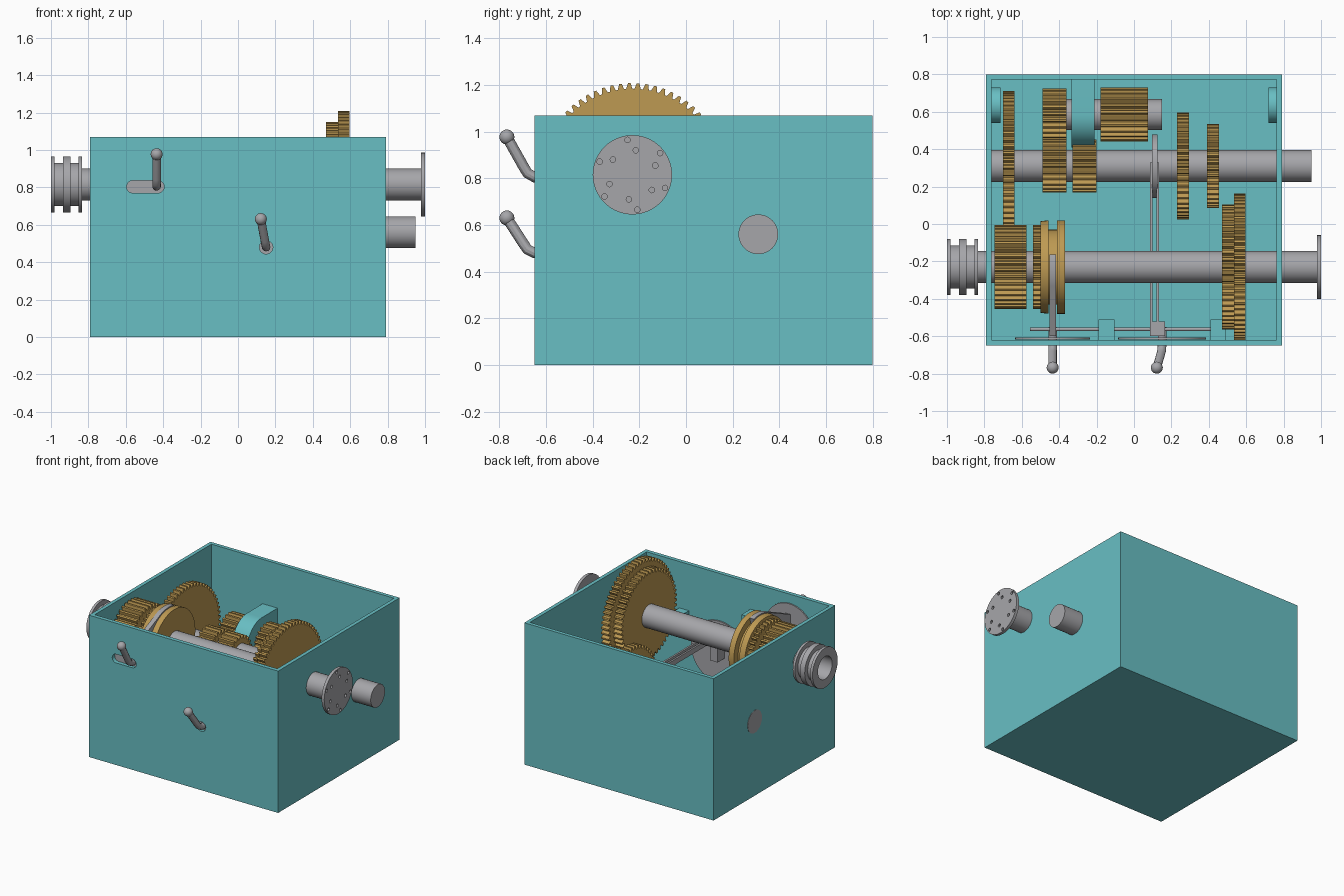
import bpy, bmesh
from math import cos, sin, pi, radians
from mathutils import Vector

if "Cube" in bpy.data.objects:
    bpy.data.objects.remove(bpy.data.objects["Cube"])


def material(name, rgb):
    m = bpy.data.materials.new(name)
    m.use_nodes = True
    m.diffuse_color = (*rgb, 1)
    m.node_tree.nodes["Principled BSDF"].inputs["Base Color"].default_value = (*rgb, 1)
    return m


TEAL = material("teal housing", (0.14, 0.52, 0.55))
STEEL = material("grey steel", (0.38, 0.38, 0.40))
BRASS = material("brass", (0.51, 0.32, 0.085))
parts = []


def finish(name, bm, mat):
    bmesh.ops.recalc_face_normals(bm, faces=bm.faces)
    me = bpy.data.meshes.new(name)
    bm.to_mesh(me)
    bm.free()
    me.materials.append(mat)
    ob = bpy.data.objects.new(name, me)
    bpy.context.collection.objects.link(ob)
    parts.append(ob)
    return ob


def arc(c, r, a0, a1, n=24):
    return [(c[0] + r * cos(radians(a0 + (a1 - a0) * i / n)),
             c[1] + r * sin(radians(a0 + (a1 - a0) * i / n))) for i in range(n + 1)]


def circle(c, r, n=48):
    return arc(c, r, 0, 360, n)[:-1]


def prism(name, pts, a, b, mat, axis="x"):
    """Extrude an outline along x (outline in y, z) or along y (outline in x, z)."""
    bm = bmesh.new()
    rings = [[bm.verts.new((h, u, v) if axis == "x" else (u, h, v)) for u, v in pts]
             for h in (a, b)]
    for ring in rings:
        bm.faces.new(ring)
    for i in range(len(pts)):
        j = (i + 1) % len(pts)
        bm.faces.new((rings[0][i], rings[0][j], rings[1][j], rings[1][i]))
    return finish(name, bm, mat)


def box(name, x, y, z, mat):
    return prism(name, [(y[0], z[0]), (y[1], z[0]), (y[1], z[1]), (y[0], z[1])], *x, mat)


def gear(name, c, r, a, b):
    teeth = round(2 * pi * r / 0.038)
    depth = 0.024
    pts = []
    for i in range(teeth):
        for f, rr in ((0, r - depth), (0.25, r - depth), (0.45, r), (0.75, r)):
            t = 2 * pi * (i + f) / teeth
            pts.append((c[0] + rr * cos(t), c[1] + rr * sin(t)))
    return prism(name, pts, a, b, BRASS)


def lathe(name, profile, c, mat, n=48):
    """Spin a closed (x, radius) profile about an axis along x."""
    bm = bmesh.new()
    rings = [[bm.verts.new((x, c[0] + r * cos(2 * pi * i / n), c[1] + r * sin(2 * pi * i / n)))
              for i in range(n)] for x, r in profile]
    for k, ring in enumerate(rings):
        nxt = rings[(k + 1) % len(rings)]
        for i in range(n):
            j = (i + 1) % n
            bm.faces.new((ring[i], ring[j], nxt[j], nxt[i]))
    return finish(name, bm, mat)


def cut(ob, cutters):
    for c in cutters:
        m = ob.modifiers.new("cut", "BOOLEAN")
        m.operation, m.solver, m.object = "DIFFERENCE", "EXACT", c
    dg = bpy.context.evaluated_depsgraph_get()
    me = bpy.data.meshes.new_from_object(ob.evaluated_get(dg))
    ob.modifiers.clear()
    ob.data = me
    for c in cutters:
        parts.remove(c)
        bpy.data.objects.remove(c)


MAIN = (-0.23, 0.815)     # main shaft axis
LAY = (0.31, 0.56)        # lay shaft axis
IDLER = (0.585, 0.56)     # reverse idler axis

# Open housing with lever slots
housing = box("housing", (-0.79, 0.79), (-0.65, 0.80), (0, 1.07), TEAL)
slot = arc((-0.428, 0.803), 0.033, -90, 90) + arc((-0.562, 0.803), 0.033, 90, 270)
cut(housing, [
    box("cavity", (-0.762, 0.762), (-0.62, 0.772), (0.03, 1.2), TEAL),
    prism("slot_a", slot, -0.7, -0.6, TEAL, "y"),
    prism("slot_b", circle((0.15, 0.48), 0.036), -0.7, -0.6, TEAL, "y"),
])

# Side bosses, idler bearing and rod brackets
for side, a, b in (("right", -0.77, -0.715), ("left", 0.72, 0.77)):
    prism(side + "_boss", circle((0.635, 0.5), 0.095), a, b, TEAL)
prism("idler_bearing", arc(IDLER, 0.175, 90, 270) + [(0.78, 0.385), (0.78, 0.735)],
      -0.335, -0.21, TEAL)
box("middle_bracket", (-0.19, -0.105), (-0.63, -0.51), (0.60, 0.87), TEAL)
box("end_bracket", (0.41, 0.49), (-0.63, -0.51), (0.60, 0.72), TEAL)

# Shafts
prism("main_shaft", circle(MAIN, 0.085), -0.845, 0.985, STEEL)
prism("lay_shaft", circle(LAY, 0.085), -0.792, 0.95, STEEL)
prism("idler_shaft", circle(IDLER, 0.082), -0.42, 0.15, STEEL)

# Output flange with two rings of bolt holes
flange = prism("output_flange", circle(MAIN, 0.17, 64), 0.978, 1.0, STEEL)
cut(flange, [prism("hole", circle(p, 0.012, 12), 0.9855, 1.1, STEEL)
             for r, a in ((0.151, 38), (0.106, 22))
             for p in arc(MAIN, r, a, a + 300, 5)])

# Grooved input coupling with a bore
lathe("input_coupling", [(-1.0, 0.085), (-1.0, 0.15), (-0.98, 0.15), (-0.98, 0.115),
                         (-0.935, 0.115), (-0.935, 0.15), (-0.895, 0.15), (-0.895, 0.115),
                         (-0.853, 0.115), (-0.853, 0.15), (-0.835, 0.15), (-0.835, 0.085)],
      MAIN, STEEL)

# Gears: name, axis, radius, x range
for name, c, r, a, b in (
        ("main_large_gear", MAIN, 0.393, 0.535, 0.597),
        ("main_second_gear", MAIN, 0.335, 0.47, 0.535),
        ("input_gear", MAIN, 0.225, -0.745, -0.575),
        ("clutch_gear", MAIN, 0.225, -0.54, -0.49),
        ("lay_large_gear", LAY, 0.40, -0.70, -0.64),
        ("lay_reverse_gear", LAY, 0.142, -0.49, -0.36),
        ("lay_short_gear", LAY, 0.142, -0.33, -0.20),
        ("lay_third_gear", LAY, 0.285, 0.23, 0.295),
        ("lay_fourth_gear", LAY, 0.224, 0.39, 0.455),
        ("idler_gear", IDLER, 0.14, -0.49, -0.36),
        ("idler_wide_gear", IDLER, 0.145, -0.18, 0.075)):
    gear(name, c, r, a, b)

# Sliding sleeve with a fork groove
lathe("sliding_sleeve", [(-0.50, 0.06), (-0.50, 0.245), (-0.457, 0.25), (-0.457, 0.20),
                         (-0.413, 0.20), (-0.413, 0.25), (-0.37, 0.25), (-0.37, 0.06)],
      MAIN, BRASS)

# Shift forks
fork = (arc(MAIN, 0.20, 75, 285) + arc(MAIN, 0.25, 285, 215)
        + [(-0.60, 0.74), (-0.60, 0.93)] + arc(MAIN, 0.255, 115, 75))
prism("upper_fork", fork, -0.453, -0.417, STEEL)
prism("lower_fork", arc(LAY, 0.10, -15, 195) + arc(LAY, 0.17, 195, -15), 0.095, 0.125, STEEL)
for side, x in (("right", 0.085), ("left", 0.12)):
    box("lower_fork_bar_" + side, (x, x + 0.014), (-0.60, 0.33), (0.64, 0.68), STEEL)
box("lower_fork_block", (0.10, 0.165), (-0.60, -0.52), (0.45, 0.68), STEEL)

# Shift rods and sealing discs inside the front wall
for name, z, a, b in (("upper_rod", 0.815, -0.555, -0.15), ("lower_rod", 0.66, -0.15, 0.45)):
    prism(name, circle((-0.563, z), 0.01, 16), a, b, STEEL)
for name, c, r in (("upper_disc", (-0.435, 0.803), 0.20), ("lower_disc", (0.15, 0.48), 0.235)):
    prism(name, circle(c, r), -0.618, -0.608, STEEL, "y")


# Hand levers: bent tube with a ball knob
def lever(name, base, knob):
    base, knob = Vector(base), Vector(knob)
    cu = bpy.data.curves.new(name, "CURVE")
    cu.dimensions = "3D"
    cu.bevel_depth = 0.023
    cu.bevel_resolution = 4
    cu.use_fill_caps = True
    way = [base + Vector((0, 0.10, 0)), base, base.lerp(knob, 0.1) + Vector((0, -0.018, 0)),
           base.lerp(knob, 0.25) + Vector((0, -0.016, 0)), knob]
    sp = cu.splines.new("POLY")
    sp.points.add(len(way) - 1)
    for p, w in zip(sp.points, way):
        p.co = (*w, 1)
    tmp = bpy.data.objects.new(name, cu)
    bpy.context.collection.objects.link(tmp)
    dg = bpy.context.evaluated_depsgraph_get()
    bm = bmesh.new()
    bm.from_mesh(bpy.data.meshes.new_from_object(tmp.evaluated_get(dg)))
    bpy.data.objects.remove(tmp)
    finish(name, bm, STEEL)
    bm = bmesh.new()
    bmesh.ops.create_uvsphere(bm, u_segments=24, v_segments=14, radius=0.032)
    bmesh.ops.translate(bm, verts=bm.verts, vec=knob)
    finish(name + "_knob", bm, STEEL)


lever("upper_lever", (-0.435, -0.65, 0.805), (-0.435, -0.768, 0.977))
lever("lower_lever", (0.15, -0.65, 0.48), (0.122, -0.768, 0.63))

# Smooth the round parts, keep hard edges
bpy.ops.object.select_all(action="DESELECT")
for ob in parts:
    ob.select_set(True)
bpy.context.view_layer.objects.active = housing
bpy.ops.object.shade_smooth_by_angle(angle=radians(30))
